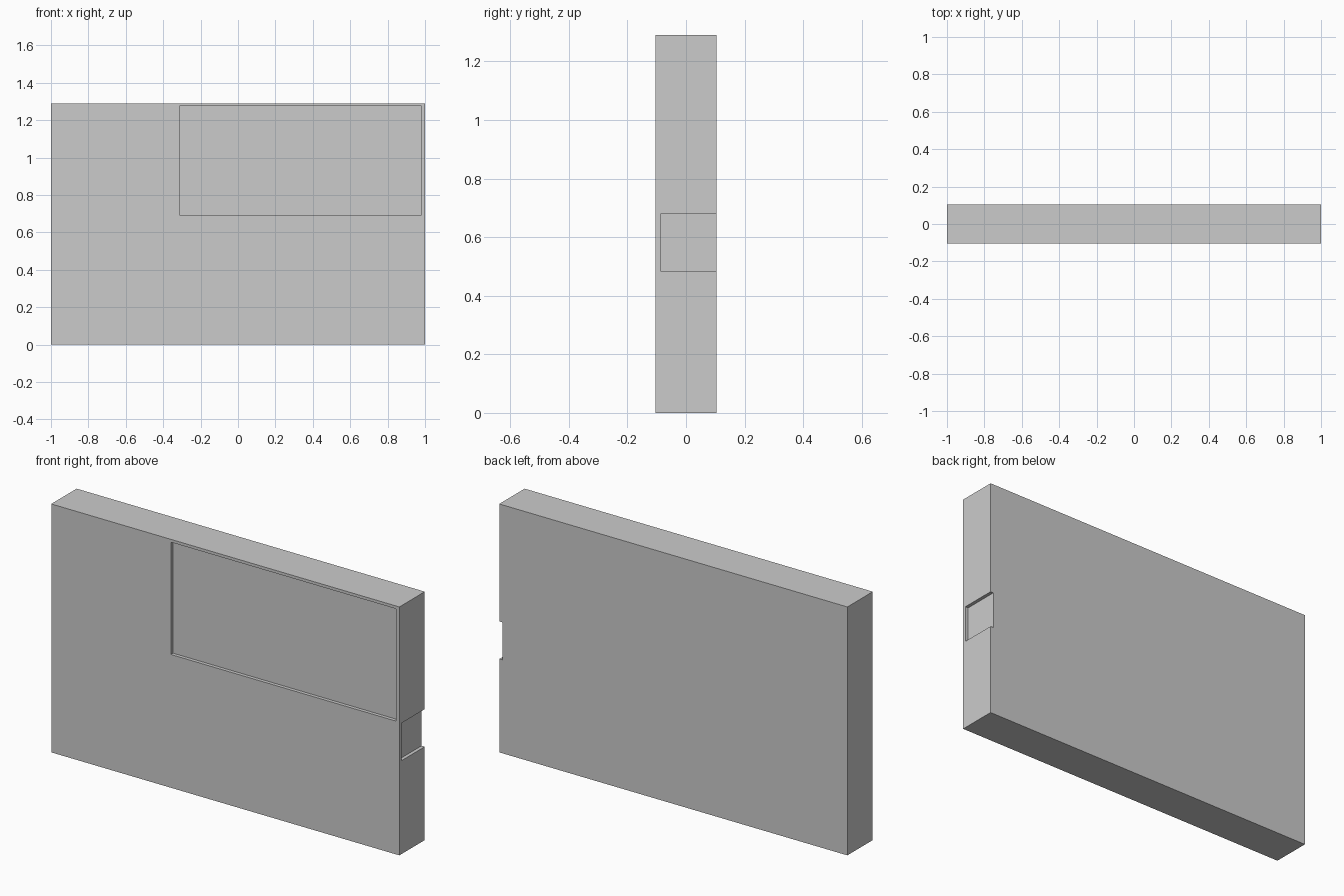
import bpy

if "Cube" in bpy.data.objects:
    bpy.data.objects.remove(bpy.data.objects["Cube"])

X, Y, Z = 1.0, 0.104, 1.29   # half width, half depth, height
INSET = 0.018                # recess depth and border width


def box(name, lo, hi):
    """Axis-aligned box between two corners."""
    size = [b - a for a, b in zip(lo, hi)]
    mid = [(a + b) / 2 for a, b in zip(lo, hi)]
    bpy.ops.mesh.primitive_cube_add(size=1, location=mid)
    ob = bpy.context.object
    ob.name = name
    ob.scale = size
    bpy.ops.object.transform_apply(location=False, rotation=False, scale=True)
    return ob


def cut(target, cutter):
    """Subtract a hidden cutter from the target."""
    mod = target.modifiers.new(cutter.name, 'BOOLEAN')
    mod.operation = 'DIFFERENCE'
    mod.solver = 'EXACT'
    mod.object = cutter
    bpy.context.view_layer.objects.active = target
    bpy.ops.object.modifier_apply(modifier=mod.name)
    bpy.data.objects.remove(cutter, do_unlink=True)


# Main slab
slab = box("slab_body", (-X, -Y, 0), (X, Y, Z))

# Shallow rectangular recess in the front face
cut(slab, box("front_recess", (-0.313, -Y - 0.1, 0.692), (0.981, -Y + INSET, 1.275)))

# Shallow notch in the right edge, open to the back
cut(slab, box("side_notch", (X - INSET, -0.087, 0.485), (X + 0.1, Y + 0.1, 0.68)))
